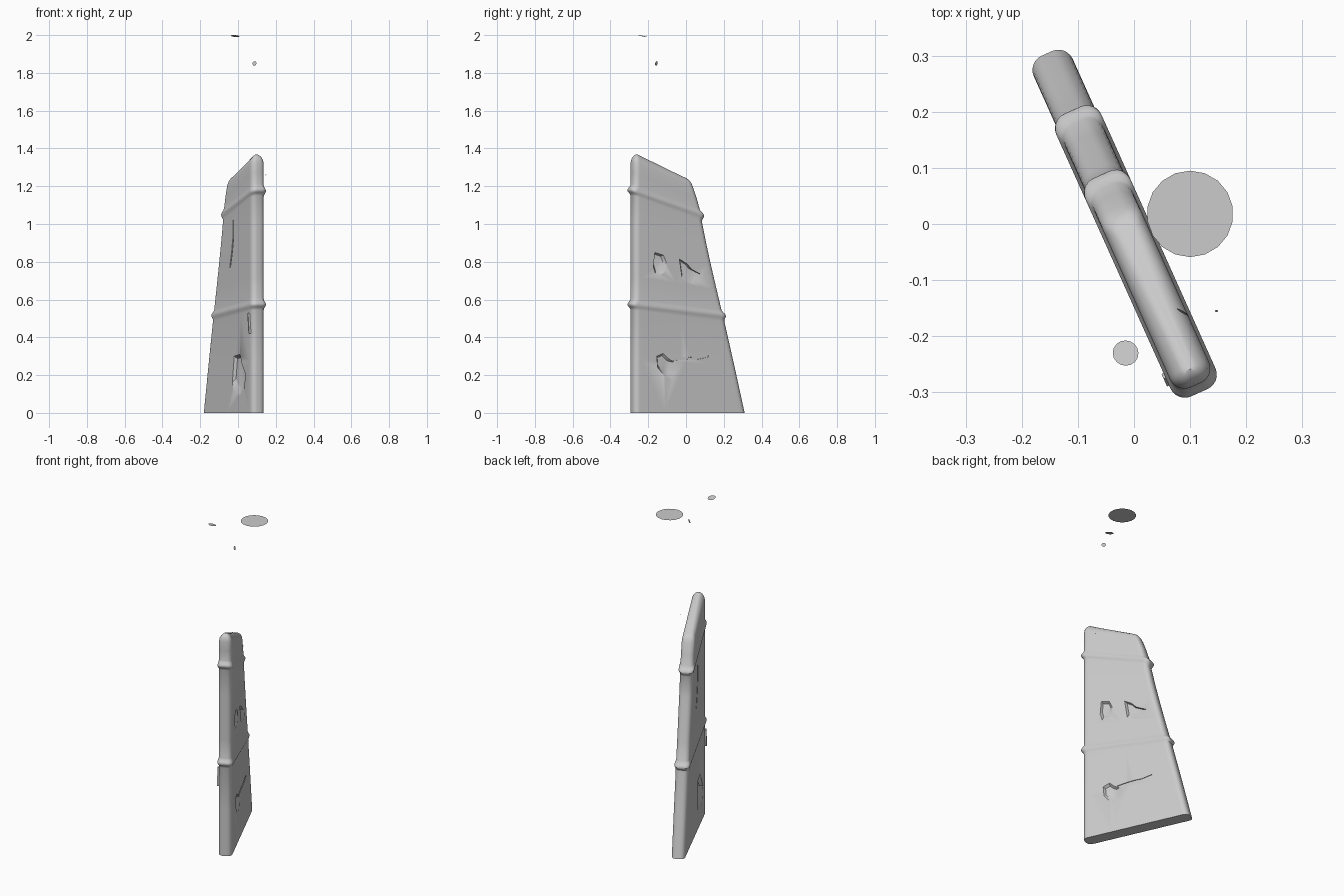
import bpy, bmesh
from math import sin, cos, pi, radians
from mathutils import Vector, Matrix

if "Cube" in bpy.data.objects:
    bpy.data.objects.remove(bpy.data.objects["Cube"])

U = Vector((0.41, -0.912, 0))     # along the slab, towards the front
N = Vector((0.912, 0.41, 0))      # across the slab
MID, HALF, RAD = -0.017, 0.038, 0.028


def world(s, n, z):
    return U * s + N * n + Vector((0, 0, z))


def new_object(name, bm):
    me = bpy.data.meshes.new(name)
    bm.to_mesh(me)
    bm.free()
    ob = bpy.data.objects.new(name, me)
    bpy.context.collection.objects.link(ob)
    return ob


# Rounded-rectangle outline in (s, n), with extra points along the long sides
def outline(s0, s1, half, r):
    corners = [(s1 - r, half - r, 0), (s0 + r, half - r, 90),
               (s0 + r, r - half, 180), (s1 - r, r - half, 270)]
    pts = []
    for i, (cs, cn, a) in enumerate(corners):
        for k in range(7):
            t = radians(a + 15 * k)
            pts.append((cs + r * cos(t), cn + r * sin(t)))
        if i in (0, 2):
            s_next, n_now = corners[i + 1][0], pts[-1][1]
            for f in (0.02, 0.25, 0.5, 0.75, 0.98):
                pts.append((cs + (s_next - cs) * f, n_now))
    return pts


# Slab levels: front z, rear z, rear s, outset (bands positive, top rounding negative)
levels = [(0, 0, -0.341, 0), (0.28, 0.25, -0.281, 0), (0.545, 0.48, -0.224, 0)]


def band(zf, zr, s):
    for dz, o in ((-0.02, 0.003), (-0.012, 0.010), (-0.004, 0.015), (0.004, 0.015),
                  (0.012, 0.010), (0.02, 0.004), (0.03, 0)):
        levels.append((zf + dz, zr + dz, s + dz * 0.25, o))


band(0.575, 0.515, -0.214)
levels += [(0.72, 0.65, -0.179, 0), (0.86, 0.78, -0.146, 0),
           (1.0, 0.9, -0.117, 0), (1.15, 1.015, -0.092, 0)]
band(1.18, 1.045, -0.088)
levels += [(1.27, 1.13, -0.064, 0), (1.325, 1.195, -0.041, 0), (1.345, 1.215, -0.036, -0.004),
           (1.358, 1.23, -0.034, -0.012), (1.366, 1.24, -0.03, -0.022),
           (1.368, 1.243, -0.03, -0.030)]

bm = bmesh.new()
rings = []
for zf, zr, sr, o in levels:
    s0, s1 = sr - o, 0.307 + o
    face_out = o * 0.4 if o > 0 else o
    half = HALF + face_out
    ring = []
    for s, n in outline(s0, s1, half, min(RAD, half * 0.74)):
        ring.append(bm.verts.new(world(s, MID + n, zr + (zf - zr) * (s - s0) / (s1 - s0))))
    rings.append(ring)
for a, b in zip(rings, rings[1:]):
    for i in range(len(a)):
        j = (i + 1) % len(a)
        bm.faces.new((a[i], a[j], b[j], b[i]))
bm.faces.new(rings[0][::-1])
bm.faces.new(rings[-1])
bmesh.ops.recalc_face_normals(bm, faces=bm.faces)
slab = new_object("weathered_slab", bm)


# Chips and cracks cut into the faces; view coordinate v is y on the right face, x on the other
def carve(points, side, depth, shrink):
    n = MID + side * HALF
    sz = [Vector(((0.41 * n - v) / 0.912 if side > 0 else (v - 0.912 * n) / 0.41, z))
          for v, z in points]
    mid = sum(sz, Vector((0, 0))) / len(sz)
    anchor = mid.lerp(sz[0], 0.5)
    cb = bmesh.new()
    loops = []
    for d, k in ((0.01, 1), (0, 1), (-depth, shrink)):
        loops.append([cb.verts.new(world(*(lambda p: (p.x, n + side * d, p.y))(anchor + (q - anchor) * k)))
                      for q in sz])
    for a, b in zip(loops, loops[1:]):
        for i in range(len(a)):
            j = (i + 1) % len(a)
            cb.faces.new((a[i], a[j], b[j], b[i]))
    cb.faces.new(loops[0][::-1])
    cb.faces.new(loops[-1])
    bmesh.ops.recalc_face_normals(cb, faces=cb.faces)
    cutter = new_object("chip_cutter", cb)
    cutter.hide_render = True
    mod = slab.modifiers.new("chip", 'BOOLEAN')
    mod.operation, mod.solver, mod.object = 'DIFFERENCE', 'EXACT', cutter
    bpy.context.view_layer.objects.active = slab
    bpy.ops.object.modifier_apply(modifier=mod.name)
    bpy.data.objects.remove(cutter)


def crack(path, side, w, vertical):
    dv, dz = (w, 0) if vertical else (0, w)
    carve([(v - dv, z - dz) for v, z in path] + [(v + dv, z + dz) for v, z in path[::-1]],
          side, 0.004, 0.98)


# Right face
carve([(-0.165, 0.85), (-0.12, 0.835), (-0.105, 0.80), (-0.105, 0.76), (-0.125, 0.735),
       (-0.16, 0.73), (-0.172, 0.77)], 1, 0.014, 0.7)
carve([(-0.035, 0.815), (0.005, 0.79), (0.03, 0.76), (0.085, 0.73), (0.08, 0.69),
       (0.035, 0.68), (-0.02, 0.71)], 1, 0.014, 0.7)
carve([(-0.11, 0.918), (-0.095, 0.92), (-0.09, 0.905), (-0.1, 0.89), (-0.112, 0.9)], 1, 0.008, 0.7)
carve([(-0.155, 0.30), (-0.12, 0.315), (-0.09, 0.285), (-0.065, 0.27), (-0.055, 0.21),
       (-0.075, 0.175), (-0.11, 0.19), (-0.15, 0.24)], 1, 0.014, 0.7)
crack([(-0.075, 0.28), (-0.03, 0.286), (0.02, 0.29), (0.06, 0.288), (0.12, 0.30)], 1, 0.005, False)
# Left face
carve([(-0.02, 0.30), (0.01, 0.31), (0.02, 0.26), (0.04, 0.2), (0.03, 0.12), (0.01, 0.095),
       (-0.02, 0.11), (-0.03, 0.16), (-0.025, 0.23)], -1, 0.016, 0.75)
crack([(-0.025, 1.02), (-0.025, 0.93), (-0.032, 0.85), (-0.042, 0.77)], -1, 0.002, True)
crack([(0.06, 0.53), (0.063, 0.48), (0.066, 0.42)], -1, 0.002, True)

bpy.ops.object.select_all(action='DESELECT')
slab.select_set(True)
bpy.context.view_layer.objects.active = slab
bpy.ops.object.shade_smooth_by_angle(angle=radians(35))


# Flat floating flakes above the slab
def flake(name, loc, radius, normal, sides=16):
    fb = bmesh.new()
    rot = Vector((0, 0, 1)).rotation_difference(Vector(normal)).to_matrix().to_4x4()
    bmesh.ops.create_circle(fb, cap_ends=True, segments=sides, radius=radius,
                            matrix=Matrix.Translation(loc) @ rot)
    new_object(name, fb)


flake("large_flake", (0.1, 0.018, 1.955), 0.077, (0, 0, 1), 18)
flake("small_flake", (-0.015, -0.23, 1.995), 0.023, (0.08, 0.22, 1))
flake("tiny_flake", (0.087, -0.157, 1.85), 0.012, (-0.5, -0.85, 0.15))
flake("speck", (0.147, -0.155, 1.26), 0.003, (0, -0.7, 0.7), 6)
